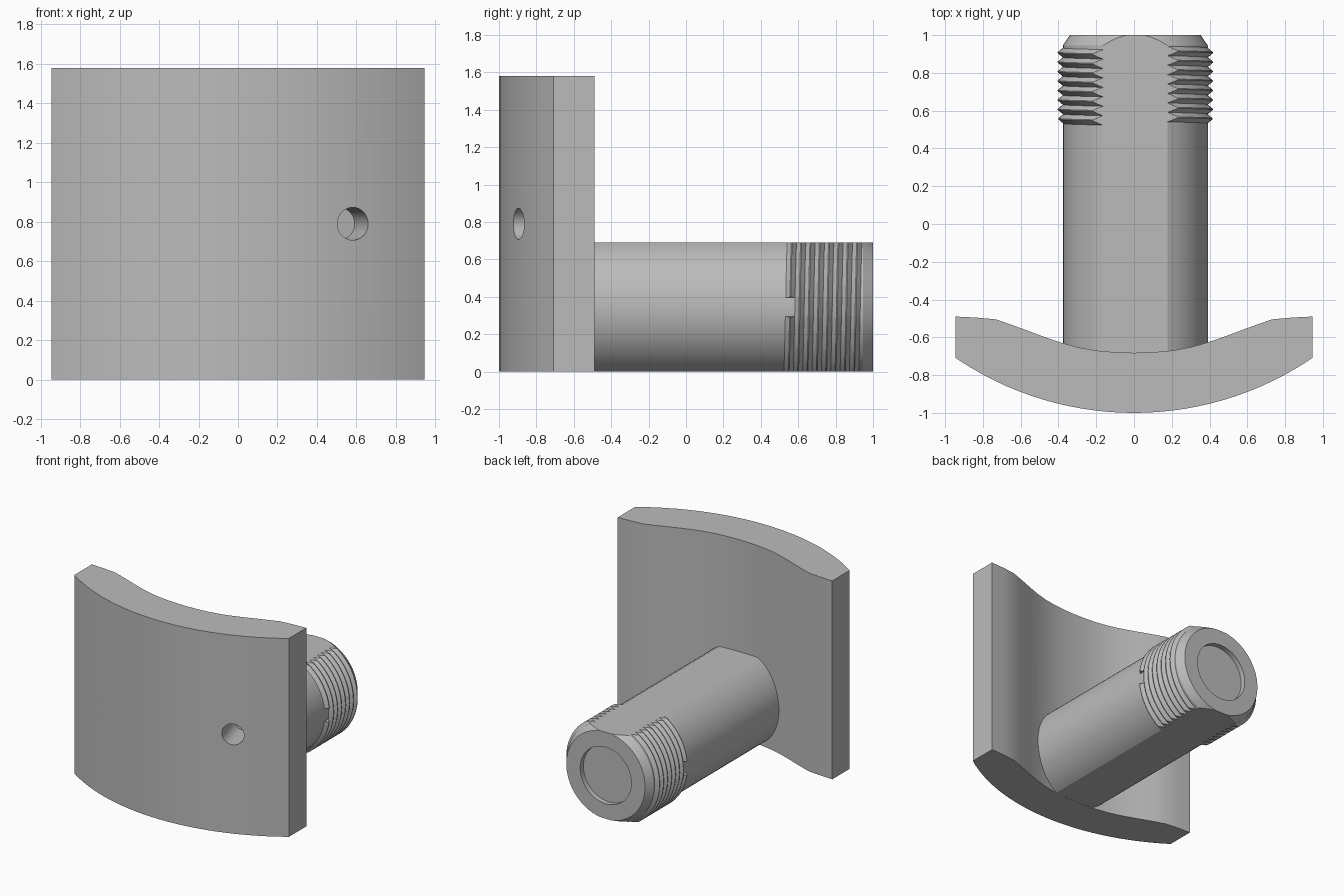
import bpy, bmesh, math
from mathutils import Matrix, Vector

if "Cube" in bpy.data.objects:
    bpy.data.objects.remove(bpy.data.objects["Cube"], do_unlink=True)

grey = bpy.data.materials.new("plain grey")
grey.use_nodes = True
grey.diffuse_color = (0.5, 0.5, 0.5, 1)
grey.node_tree.nodes["Principled BSDF"].inputs["Base Color"].default_value = (0.5, 0.5, 0.5, 1)

HEIGHT = 1.58
ROD_X, ROD_Z = 0.007, 0.345     # rod axis
BODY_R, CREST_R = 0.384, 0.411
FLAT = 0.344                    # half height between the two flats
PITCH = 0.05


def finish(bm, name):
    bmesh.ops.recalc_face_normals(bm, faces=bm.faces)
    mesh = bpy.data.meshes.new(name)
    bm.to_mesh(mesh)
    bm.free()
    mesh.materials.append(grey)
    ob = bpy.data.objects.new(name, mesh)
    bpy.context.collection.objects.link(ob)
    return ob


def smooth(ob):
    bpy.ops.object.select_all(action='DESELECT')
    ob.select_set(True)
    bpy.context.view_layer.objects.active = ob
    bpy.ops.object.shade_smooth_by_angle(angle=math.radians(25))


def around_axis(r, y, a):
    return Vector((ROD_X + r * math.cos(a), y, ROD_Z + r * math.sin(a)))


def cut_flats(bm):
    """Mill the top and bottom flats and close the openings."""
    for s in (-1, 1):
        geom = bm.verts[:] + bm.edges[:] + bm.faces[:]
        bmesh.ops.bisect_plane(bm, geom=geom, plane_co=(0, 0, ROD_Z + s * FLAT),
                               plane_no=(0, 0, s), clear_outer=True)
        rim = [e for e in bm.edges if e.is_boundary]
        if rim:
            bmesh.ops.holes_fill(bm, edges=rim, sides=0)


# Curved plate: circular front, flattened ends, hollow back
R = 1.68
front = [(x, R - 1 - math.sqrt(R * R - x * x))
         for x in (0.945 * i / 14 for i in range(-14, 15))]
half = [(0.945, -0.49), (0.84, -0.495), (0.73, -0.505), (0.65, -0.533), (0.57, -0.562),
        (0.48, -0.596), (0.39, -0.627), (0.3, -0.652), (0.2, -0.67), (0.1, -0.679)]
back = half + [(0, -0.682)] + [(-x, y) for x, y in reversed(half)]
bm = bmesh.new()
face = bm.faces.new([bm.verts.new((x, y, 0)) for x, y in front + back])
top = bmesh.ops.extrude_face_region(bm, geom=[face])["geom"]
bmesh.ops.translate(bm, vec=(0, 0, HEIGHT),
                    verts=[v for v in top if isinstance(v, bmesh.types.BMVert)])
plate = finish(bm, "curved_plate")


def drill(side, name, sides, radius, start, end):
    """Cut a prism through the plate along the tilted bolt axis."""
    tilt = math.radians(16)
    along = Vector((-side * math.sin(tilt), math.cos(tilt), 0))
    across = Vector((side * math.cos(tilt), math.sin(tilt), 0))
    up = Vector((0, 0, 1))
    origin = Vector((side * 0.58, -0.89, HEIGHT / 2))
    frame = Matrix((across, up, along)).transposed().to_4x4()
    frame.translation = origin + along * (start + end) / 2
    bm = bmesh.new()
    turn = Matrix.Rotation(math.pi / 2 if sides == 6 else 0, 4, 'Z')
    bmesh.ops.create_cone(bm, cap_ends=True, segments=sides, radius1=radius,
                          radius2=radius, depth=end - start, matrix=turn)
    # turn the hexagon so that a corner points up
    top_v = max(bm.verts, key=lambda v: v.co.y)
    if sides == 6 and top_v.co.y < radius * 0.95:
        bmesh.ops.rotate(bm, verts=bm.verts, matrix=Matrix.Rotation(math.pi / 6, 3, 'Z'))
    bm.transform(frame)
    cutter = finish(bm, name)
    cutter.hide_render = True
    mod = plate.modifiers.new(name, 'BOOLEAN')
    mod.operation, mod.solver, mod.object = 'DIFFERENCE', 'EXACT', cutter
    bpy.context.view_layer.objects.active = plate
    bpy.ops.object.modifier_apply(modifier=name)
    bpy.data.objects.remove(cutter, do_unlink=True)


# Bolt holes with hexagonal nut pockets behind
for side in (-1, 1):
    drill(side, "bolt_cutter", 32, 0.083, -0.2, 0.25)
    drill(side, "nut_cutter", 6, 0.135, 0.16, 0.6)
smooth(plate)

# Rod: turned profile with end chamfer and shallow recess, then milled flats
profile = [(BODY_R, -0.7), (BODY_R, 0.945), (0.347, 1), (0.225, 1), (0.225, 0.96)]
SEG = 64
bm = bmesh.new()
rings = [[bm.verts.new(around_axis(r, y, math.tau * (i + 0.5) / SEG)) for i in range(SEG)]
         for r, y in profile]
for a, b in zip(rings, rings[1:]):
    for i in range(SEG):
        j = (i + 1) % SEG
        bm.faces.new((a[i], a[j], b[j], b[i]))
bm.faces.new(rings[0])
bm.faces.new(rings[-1])
cut_flats(bm)
smooth(finish(bm, "rod"))


def thread(name, base, lo, hi, first, last=8):
    """Leaning thread ridges over one span of angle, as a closed solid."""
    bm = bmesh.new()
    count = max(2, round((hi - lo) / 6))
    columns = []
    for i in range(count + 1):
        deg = lo + (hi - lo) * i / count
        a = math.radians(base + deg)
        y0 = 0.532 + PITCH * deg / 360
        pts = [(BODY_R - 0.03, y0 + first * PITCH)]
        for k in range(first, last):
            pts += [(BODY_R, y0 + k * PITCH), (CREST_R, y0 + (k + 0.45) * PITCH),
                    (CREST_R, y0 + (k + 0.55) * PITCH)]
        pts += [(BODY_R, y0 + last * PITCH), (BODY_R - 0.03, y0 + last * PITCH)]
        columns.append([bm.verts.new(around_axis(r, y, a)) for r, y in pts])
    n = len(columns[0])
    for a, b in zip(columns, columns[1:]):
        for i in range(n):
            j = (i + 1) % n
            bm.faces.new((a[i], a[j], b[j], b[i]))
    bm.faces.new(columns[0])
    bm.faces.new(columns[-1])
    cut_flats(bm)
    smooth(finish(bm, name))


# Threads on both round sides, with a notch in the first ridge
for word, base in (("left", 0), ("right", 180)):
    thread(word + "_thread_lower", base, -72, -7.5, 0)
    thread(word + "_thread_middle", base, -7.5, 7.5, 1)
    thread(word + "_thread_upper", base, 7.5, 72, 0)
